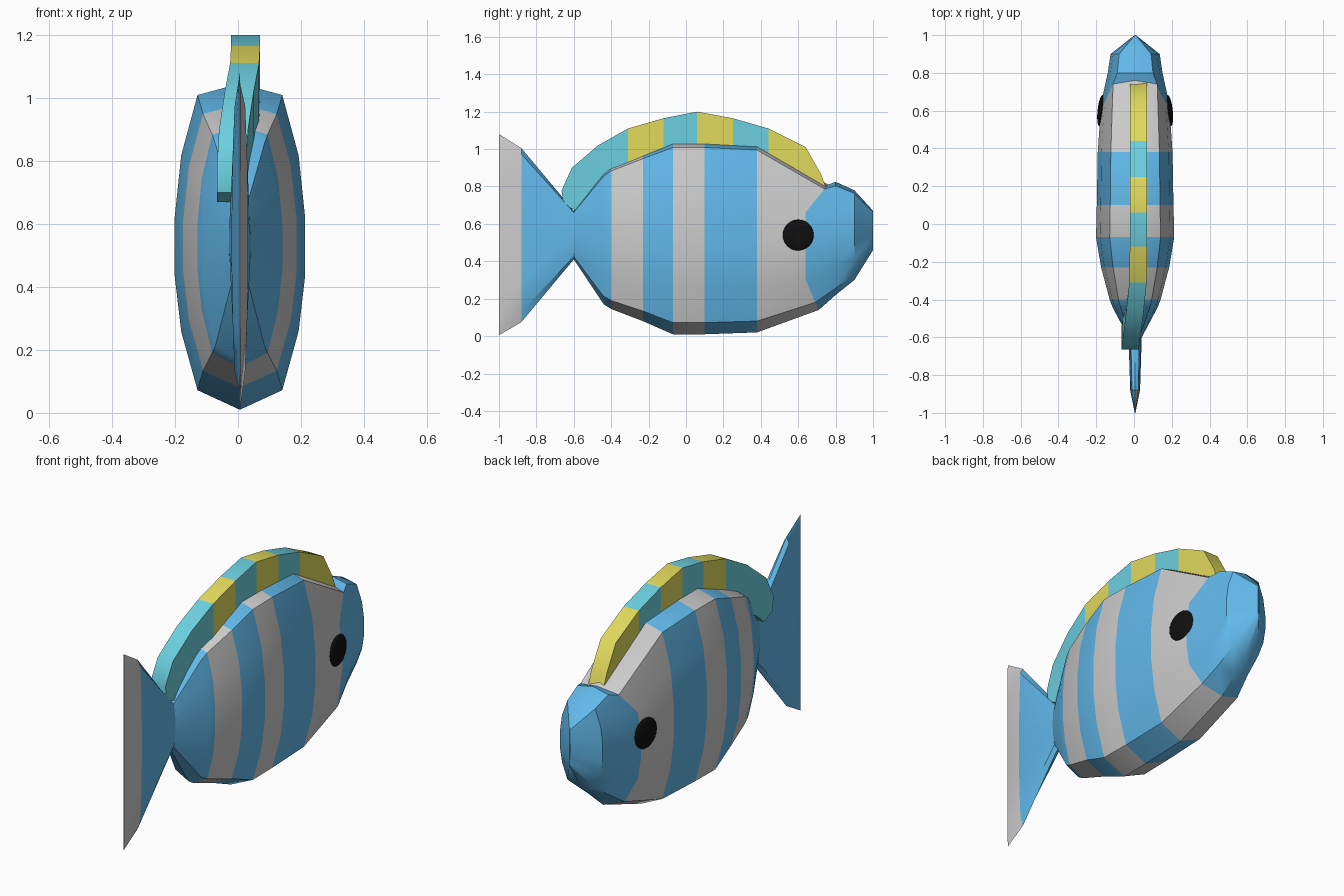
import bpy, bmesh, math

if "Cube" in bpy.data.objects:
    bpy.data.objects.remove(bpy.data.objects["Cube"])


def material(name, rgb):
    m = bpy.data.materials.new(name)
    m.diffuse_color = (*rgb, 1)
    m.use_nodes = True
    m.node_tree.nodes["Principled BSDF"].inputs["Base Color"].default_value = m.diffuse_color
    return m


BLUE = material("blue", (0.12, 0.48, 0.82))
CYAN = material("cyan", (0.15, 0.63, 0.74))
YELLOW = material("yellow", (0.75, 0.70, 0.11))
BLACK = material("black", (0.005, 0.005, 0.005))


def smooth(ob, angle):
    bpy.ops.object.select_all(action='DESELECT')
    ob.select_set(True)
    bpy.context.view_layer.objects.active = ob
    bpy.ops.object.shade_smooth_by_angle(angle=math.radians(angle))


def loft(name, rings, mats, pick, angle=35):
    """Skin closed rings; pick(segment, side) gives the material slot."""
    bm = bmesh.new()
    vs = [[bm.verts.new(p) for p in r] for r in rings]
    n = len(rings[0])
    for i in range(len(vs) - 1):
        for j in range(n):
            k = (j + 1) % n
            f = bm.faces.new((vs[i][j], vs[i][k], vs[i + 1][k], vs[i + 1][j]))
            f.material_index = pick(i, j)
    for r, i in ((vs[0], 0), (vs[-1], len(vs) - 2)):
        bm.faces.new(r).material_index = pick(i, 0)
    bmesh.ops.recalc_face_normals(bm, faces=bm.faces)
    me = bpy.data.meshes.new(name)
    bm.to_mesh(me)
    bm.free()
    for m in mats:
        me.materials.append(m)
    ob = bpy.data.objects.new(name, me)
    bpy.context.collection.objects.link(ob)
    smooth(ob, angle)
    return ob


# Half cross-section (width, height), mirrored into a closed ring
HALF = [(0, 1), (0.65, 0.93), (0.9, 0.56), (1, 0.18),
        (1, -0.18), (0.9, -0.52), (0.65, -0.88), (0, -1)]
SECTION = HALF + [(-x, z) for x, z in HALF[-2:0:-1]]
CX = 0.006


def ring(y, w, z0, z1, slant_top=0, slant_bottom=0):
    c, h = (z0 + z1) / 2, (z1 - z0) / 2
    pts = []
    for a, b in SECTION:
        lean = max(0, abs(b) - 0.56) / 0.44
        s = slant_top if b > 0 else slant_bottom
        pts.append((CX + a * w, y + s * lean, c + b * h))
    return pts


# Striped body from nose to tail root
body = [(1.0, 0.003, 0.46, 0.67), (0.9, 0.13, 0.30, 0.78),
        (0.80, 0.145, 0.22, 0.825), (0.64, 0.18, 0.14, 0.81, 0.12, 0.07),
        (0.38, 0.198, 0.02, 1.03), (0.10, 0.203, 0.01, 1.045),
        (-0.07, 0.207, 0.01, 1.045), (-0.23, 0.18, 0.08, 0.98),
        (-0.40, 0.135, 0.145, 0.91), (-0.44, 0.12, 0.17, 0.88),
        (-0.60, 0.035, 0.41, 0.67)]
grey_segments = (3, 5, 7)
loft("body", [ring(*s) for s in body], [BLUE, None],
     lambda i, j: int(i in grey_segments))

# Tail fin, grey edge on the right side only
tail = [(-0.58, 0.035, 0.43, 0.65), (-0.60, 0.035, 0.41, 0.67),
        (-0.88, 0.026, 0.075, 1.005), (-1.0, 0.002, 0.005, 1.08)]
loft("tail_fin", [ring(*s) for s in tail], [BLUE, None],
     lambda i, j: int(i == 2 and j < 7))

# Back fin: (outer y, z), (inner y, z), x shift
fin = [(0.75, 0.79, 0.73, 0.78, 0), (0.72, 0.87, 0.69, 0.80, 0),
       (0.64, 1.01, 0.62, 0.84, 0), (0.44, 1.11, 0.44, 0.93, 0),
       (0.25, 1.165, 0.25, 0.98, 0), (0.06, 1.2, 0.06, 0.98, 0),
       (-0.12, 1.165, -0.12, 0.97, 0), (-0.31, 1.11, -0.31, 0.89, -0.003),
       (-0.47, 1.02, -0.43, 0.82, -0.02), (-0.61, 0.90, -0.50, 0.74, -0.038),
       (-0.665, 0.78, -0.55, 0.70, -0.045), (-0.655, 0.70, -0.58, 0.67, -0.045)]
rings = []
for yo, zo, yi, zi, s in fin:
    l, r = -0.022 + s, 0.07 + s
    rings.append([(l, yo, zo), (r, yo, zo), (r, yi, zi), (l, yi, zi)])
loft("back_fin", rings, [CYAN, YELLOW], lambda i, j: int(i in (0, 1, 2, 4, 6)), 40)

# Eyes: flattened discs on both cheeks
for side, label in ((1, "right"), (-1, "left")):
    bpy.ops.mesh.primitive_uv_sphere_add(
        segments=24, ring_count=12, radius=1,
        location=(CX + side * 0.181, 0.60, 0.54),
        rotation=(0, 0, side * math.radians(6)))
    eye = bpy.context.object
    eye.name = label + "_eye"
    eye.scale = (0.018, 0.083, 0.083)
    eye.data.materials.append(BLACK)
    smooth(eye, 60)
